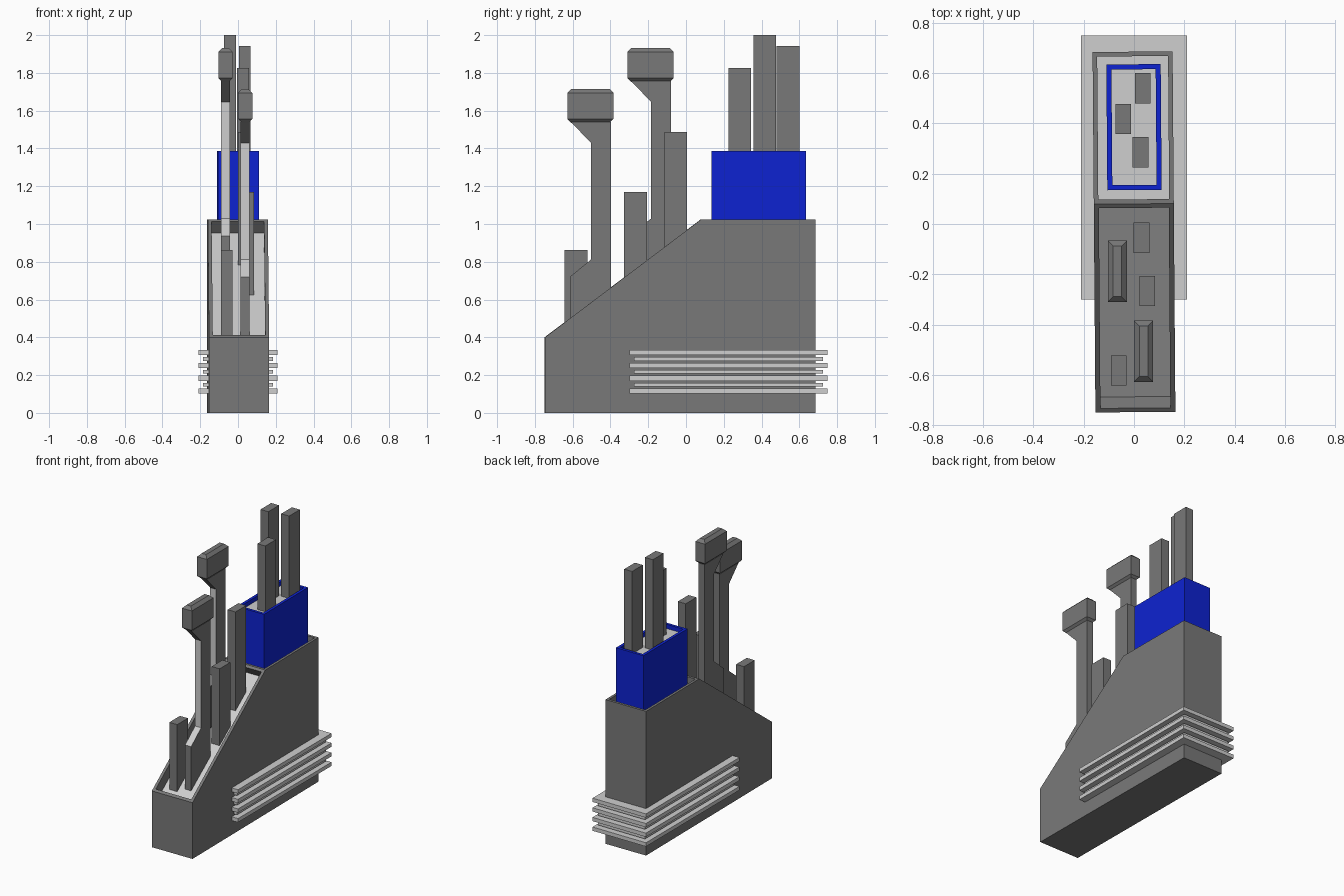
import bpy, bmesh, math
from mathutils import Vector, Matrix

if "Cube" in bpy.data.objects:
    bpy.data.objects.remove(bpy.data.objects["Cube"])


def material(name, rgb):
    m = bpy.data.materials.new(name)
    m.use_nodes = True
    m.diffuse_color = (*rgb, 1)
    m.node_tree.nodes["Principled BSDF"].inputs["Base Color"].default_value = (*rgb, 1)
    return m


GREY = material("dark grey", (0.19, 0.19, 0.19))
LIGHT = material("light grey", (0.62, 0.62, 0.62))
BLUE = material("blue", (0.004, 0.016, 0.64))


def finish(bm, name, *mats):
    mesh = bpy.data.meshes.new(name)
    bm.to_mesh(mesh)
    bm.free()
    for m in mats:
        mesh.materials.append(m)
    obj = bpy.data.objects.new(name, mesh)
    bpy.context.collection.objects.link(obj)
    return obj


def box_mesh(x, y, z):
    """Box from (min, max) ranges on each axis."""
    bm = bmesh.new()
    bmesh.ops.create_cube(bm, size=1)
    for v in bm.verts:
        v.co = [a[0] if c < 0 else a[1] for c, a in zip(v.co, (x, y, z))]
    return bm


def prism_mesh(profile, x0, x1):
    """Extrude a (y, z) outline along x."""
    bm = bmesh.new()
    face = bm.faces.new([bm.verts.new((x0, y, z)) for y, z in profile])
    ext = bmesh.ops.extrude_face_region(bm, geom=[face])["geom"]
    moved = [g for g in ext if isinstance(g, bmesh.types.BMVert)]
    bmesh.ops.translate(bm, verts=moved, vec=(x1 - x0, 0, 0))
    bmesh.ops.recalc_face_normals(bm, faces=bm.faces[:])
    return bm


def sink(bm, face, rim, depth):
    """Sunken light panel with a rim, pushed in along the face normal."""
    face.normal_update()
    normal = face.normal.copy()
    bmesh.ops.inset_individual(bm, faces=[face], thickness=rim, use_even_offset=True)
    panel = bmesh.ops.extrude_discrete_faces(bm, faces=[face])["faces"][0]
    bmesh.ops.translate(bm, verts=panel.verts[:], vec=-normal * depth)
    panel.material_index = 1


def turn(bm, centre_y):
    """Slight yaw of the hull and the collar."""
    bmesh.ops.rotate(bm, verts=bm.verts[:], cent=(0, centre_y, 0),
                     matrix=Matrix.Rotation(math.radians(0.45), 3, "Z"))


# Hull with a sunken sloping deck and a sunken rear deck
hull = prism_mesh([(-0.748, 0), (0.685, 0), (0.685, 1.025), (0.08, 1.025), (-0.748, 0.4)],
                  -0.159, 0.159)
slope = next(f for f in hull.faces if f.normal.z > 0.3 and f.normal.y < -0.3)
top = next(f for f in hull.faces if f.normal.z > 0.9)
sink(hull, slope, 0.02, 0.075)
sink(hull, top, 0.018, 0.045)
turn(hull, -0.03)
finish(hull, "hull", GREY, LIGHT)

# Blue collar with a light top panel
collar = box_mesh((-0.108, 0.108), (0.135, 0.635), (0.95, 1.387))
collar.normal_update()
sink(collar, next(f for f in collar.faces if f.normal.z > 0.9), 0.02, 0.03)
turn(collar, 0.385)
finish(collar, "collar", BLUE, LIGHT)

# Square posts: name, centre x, centre y, bottom, top
for name, x, y, low, high in [
    ("rear_post_back", 0.035, 0.54, 1.3, 1.943),
    ("rear_post_middle", -0.042, 0.417, 1.3, 2.0),
    ("rear_post_front", 0.026, 0.285, 1.3, 1.825),
    ("deck_post_back", 0.03, -0.055, 0.7, 1.487),
    ("deck_post_middle", 0.053, -0.267, 0.55, 1.17),
    ("deck_post_front", -0.06, -0.582, 0.35, 0.863),
]:
    finish(box_mesh((x - 0.031, x + 0.031), (y - 0.06, y + 0.06), (low, high)), name, GREY)


def lever(name, x, dy, dz):
    # Shaft with a stepped foot, a flared neck and a light front
    shaft = prism_mesh([(-0.615, 0.35), (-0.615, 0.72), (-0.503, 0.812), (-0.503, 1.43),
                        (-0.61, 1.54), (-0.398, 1.54), (-0.398, 0.35)], x - 0.024, x + 0.024)
    for f in shaft.faces:
        z = f.calc_center_median().z
        f.material_index = int(f.normal.y < -0.3 and 0.72 < z < 1.43)
    # Chamfered head
    head = box_mesh((x - 0.038, x + 0.038), (-0.628, -0.384), (1.535, 1.715))
    rims = [e for e in head.edges if abs(e.verts[0].co.z - e.verts[1].co.z) < 0.01]
    bmesh.ops.bevel(head, geom=rims, offset=0.021, segments=1, affect="EDGES")
    for bm, part in ((shaft, "shaft"), (head, "head")):
        bmesh.ops.translate(bm, verts=bm.verts[:], vec=Vector((0, dy, dz)))
        finish(bm, name + "_" + part, GREY, LIGHT)


lever("front_lever", 0.038, 0, 0)
lever("rear_lever", -0.066, 0.318, 0.217)

# Wraparound fins, alternating wide and narrow
for i in range(7):
    z = 0.115 + i * 0.0342
    inset, half = (0.025, 0.01) if i % 2 else (0, 0.0135)
    finish(box_mesh((-0.21 + inset, 0.21 - inset), (-0.3 + inset, 0.75 - inset),
                    (z - half, z + half)), "fin_%d" % (i + 1), LIGHT)
